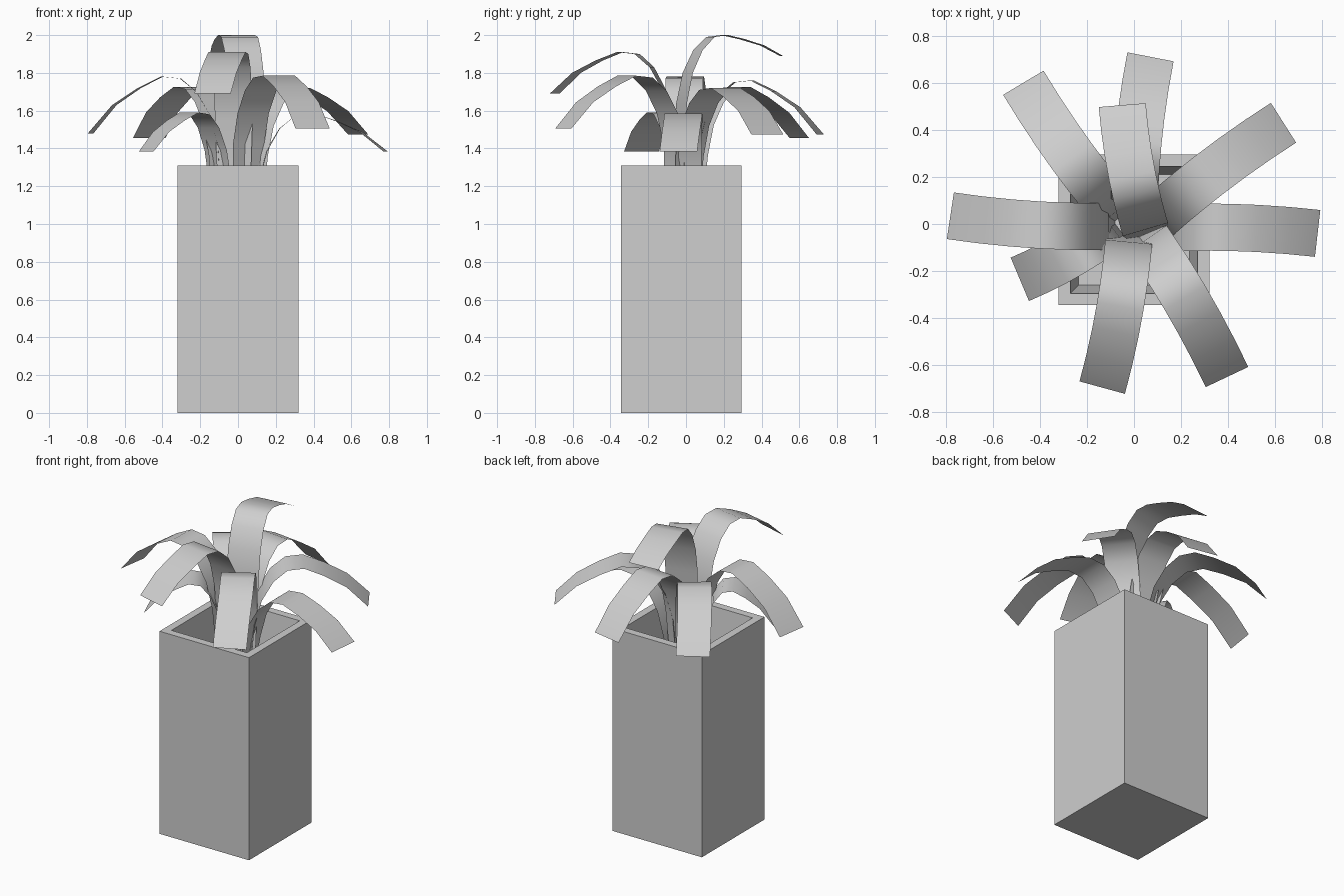
import bpy, bmesh
from mathutils import Vector

if "Cube" in bpy.data.objects:
    bpy.data.objects.remove(bpy.data.objects["Cube"], do_unlink=True)

grey = bpy.data.materials.new("light_grey")
grey.use_nodes = True
colour = (0.62, 0.62, 0.62, 1)
grey.diffuse_color = colour
grey.node_tree.nodes["Principled BSDF"].inputs["Base Color"].default_value = colour


def add_object(name, bm, smooth=False):
    mesh = bpy.data.meshes.new(name)
    bm.to_mesh(mesh)
    bm.free()
    mesh.materials.append(grey)
    for face in mesh.polygons:
        face.use_smooth = smooth
    obj = bpy.data.objects.new(name, mesh)
    bpy.context.collection.objects.link(obj)
    return obj


# Tall square planter: outer wall, flat rim, tapered inner wall, floor
def build_planter():
    bm = bmesh.new()
    loops = []
    for half, z in ((0.32, 0), (0.32, 1.31), (0.27, 1.31), (0.235, 1.0)):
        loops.append([bm.verts.new((sx * half, sy * half - 0.025, z))
                      for sx, sy in ((-1, -1), (1, -1), (1, 1), (-1, 1))])
    for low, high in zip(loops, loops[1:]):
        for i in range(4):
            j = (i + 1) % 4
            bm.faces.new((low[i], low[j], high[j], high[i]))
    bm.faces.new(loops[0][::-1])
    bm.faces.new(loops[-1])
    add_object("planter", bm)


# Arching strap leaf: steep rise from the base, then a drooping arc to the tip
RISE = ((0.04, 0.36), (0.1, 0.2), (0.2, 0.08), (0.32, 0.01))
DROOP = ((0.46, 0), (0.63, 0.2), (0.82, 0.5), (1, 1))
BEND = 0.015


def build_leaf(name, base, tip, apex, tip_z):
    base, tip = Vector(base), Vector(tip)
    along = tip - base
    side = Vector((-along.y, along.x)).normalized()
    profile = [(0, 1.0)]
    profile += [(t, apex - d) for t, d in RISE]
    profile += [(t, apex - d * (apex - tip_z)) for t, d in DROOP]
    bm = bmesh.new()
    previous = None
    for t, z in profile:
        centre = base + along * t + side * BEND * 4 * t * (1 - t)
        heading = along + side * BEND * 4 * (1 - 2 * t)
        across = Vector((-heading.y, heading.x)).normalized() * (0.1 if t > 0 else 0.08)
        pair = [bm.verts.new((*(centre - across), z)),
                bm.verts.new((*(centre + across), z))]
        if previous:
            bm.faces.new((previous[0], pair[0], pair[1], previous[1]))
        previous = pair
    add_object(name, bm, smooth=True)


build_planter()
leaves = (
    ("left_leaf", (0.08, -0.02), (0.78, -0.04), 1.585, 1.385),
    ("right_leaf", (-0.08, -0.01), (-0.78, 0.035), 1.78, 1.48),
    ("front_right_leaf", (-0.08, 0), (-0.485, -0.235), 1.59, 1.385),
    ("front_leaf", (-0.02, -0.05), (-0.135, -0.695), 1.91, 1.69),
    ("front_left_leaf", (0.04, -0.04), (0.395, -0.65), 1.785, 1.505),
    ("back_left_leaf", (0.07, 0), (0.635, 0.43), 1.72, 1.475),
    ("back_right_leaf", (-0.06, 0.03), (-0.47, 0.6), 1.725, 1.455),
    ("back_leaf", (0, 0.04), (0.07, 0.71), 1.76, 1.475),
    ("top_leaf", (0.055, -0.045), (-0.05, 0.505), 2.0, 1.89),
)
for leaf in leaves:
    build_leaf(*leaf)
